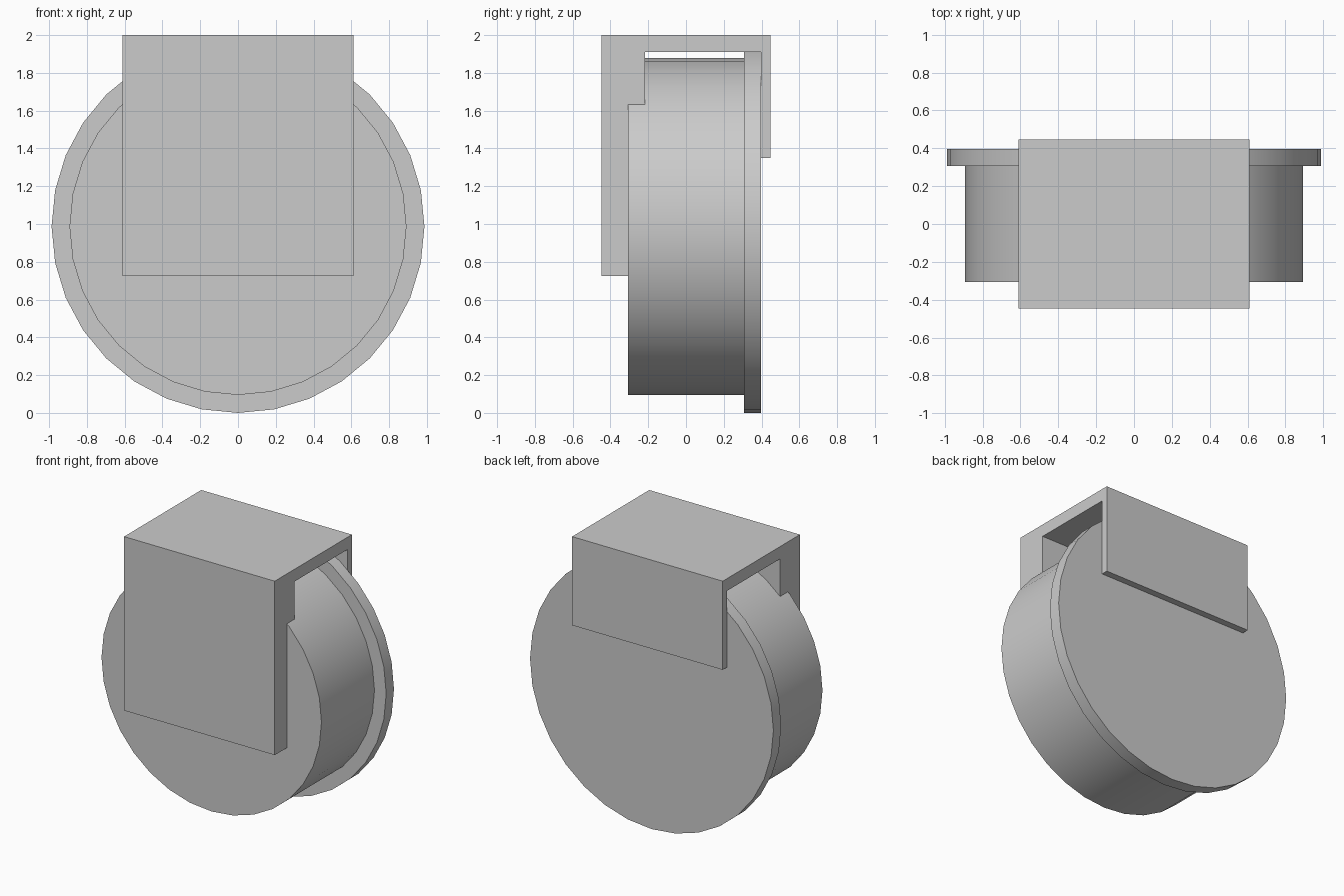
import bpy
import bmesh
from math import sin, cos, tau, radians

cube = bpy.data.objects.get("Cube")
if cube:
    bpy.data.objects.remove(cube, do_unlink=True)

grey = bpy.data.materials.new("light grey")
grey.use_nodes = True
colour = (0.6, 0.6, 0.6, 1)
grey.diffuse_color = colour
grey.node_tree.nodes["Principled BSDF"].inputs["Base Color"].default_value = colour


def make_object(name, bm):
    bmesh.ops.recalc_face_normals(bm, faces=bm.faces)
    mesh = bpy.data.meshes.new(name)
    bm.to_mesh(mesh)
    bm.free()
    mesh.materials.append(grey)
    obj = bpy.data.objects.new(name, mesh)
    bpy.context.collection.objects.link(obj)
    return obj


# Wheel: stepped profile of (radius, y) turned about the y axis
FLANGE_R, TREAD_R, SIDES = 0.987, 0.892, 32
profile = [(TREAD_R, -0.307), (TREAD_R, 0.307), (FLANGE_R, 0.307), (FLANGE_R, 0.397)]
bm = bmesh.new()
rings = [[bm.verts.new((r * sin(tau * i / SIDES), y, FLANGE_R + r * cos(tau * i / SIDES)))
          for i in range(SIDES)] for r, y in profile]
for a, b in zip(rings, rings[1:]):
    for i in range(SIDES):
        j = (i + 1) % SIDES
        bm.faces.new((a[i], a[j], b[j], b[i]))
bm.faces.new(rings[0])
bm.faces.new(rings[-1])
wheel = make_object("flanged_wheel", bm)

bpy.ops.object.select_all(action='DESELECT')
wheel.select_set(True)
bpy.context.view_layer.objects.active = wheel
bpy.ops.object.shade_smooth_by_angle(angle=radians(30))

# Bracket: hook-shaped side profile of (y, z) extruded across the width
HALF_WIDTH = 0.611
outline = [(-0.447, 0.725), (-0.217, 0.725), (-0.217, 1.91), (0.398, 1.91),
           (0.398, 1.35), (0.447, 1.35), (0.447, 2), (-0.447, 2)]
bm = bmesh.new()
side = bm.faces.new([bm.verts.new((-HALF_WIDTH, y, z)) for y, z in outline])
swept = bmesh.ops.extrude_face_region(bm, geom=[side], use_keep_orig=True)
bmesh.ops.translate(bm, vec=(2 * HALF_WIDTH, 0, 0),
                    verts=[v for v in swept["geom"] if isinstance(v, bmesh.types.BMVert)])
make_object("mounting_bracket", bm)
